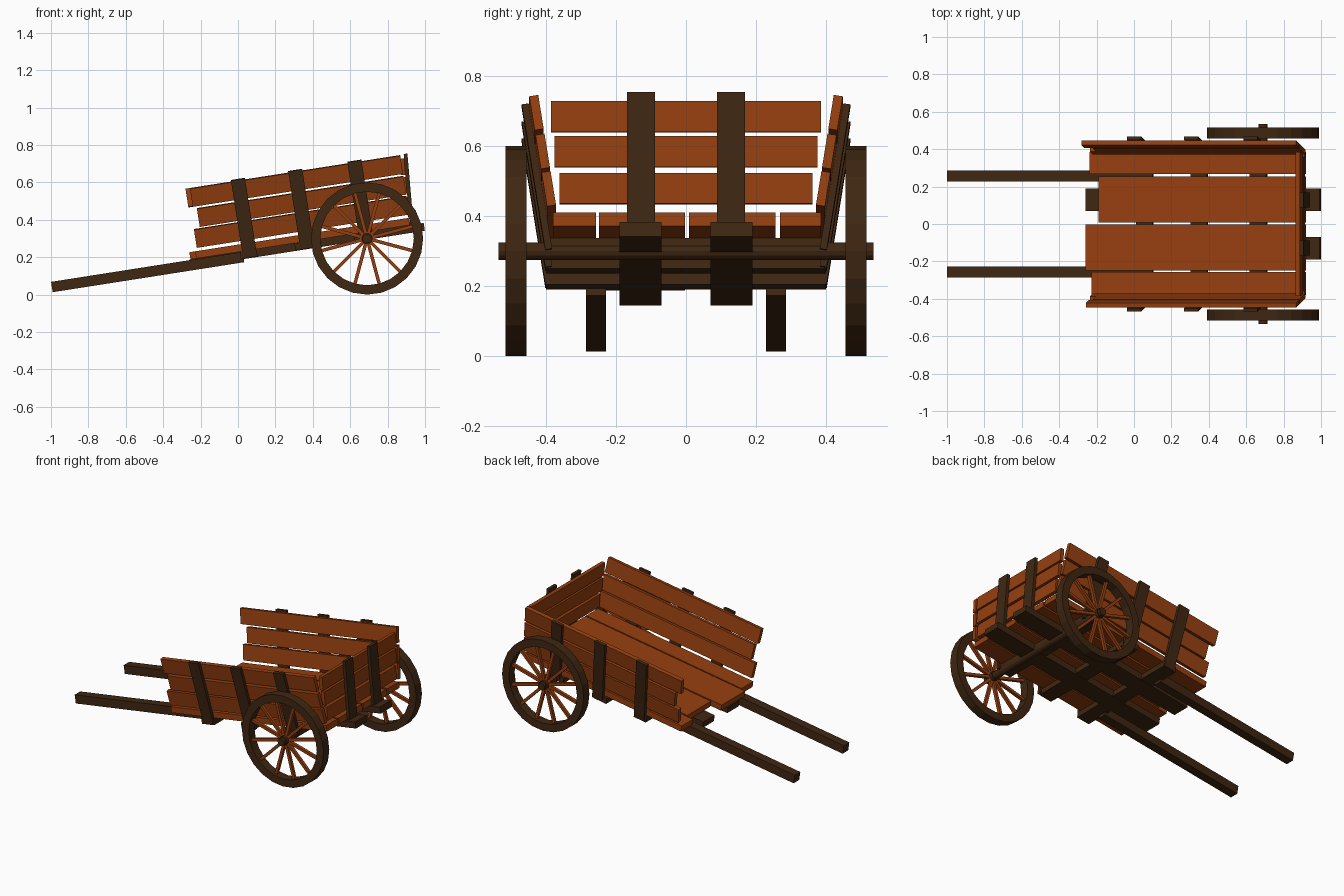
import bpy, bmesh, math
from mathutils import Matrix, Vector

if "Cube" in bpy.data.objects:
    bpy.data.objects.remove(bpy.data.objects["Cube"], do_unlink=True)


def material(name, color):
    m = bpy.data.materials.new(name)
    m.use_nodes = True
    m.diffuse_color = color
    bsdf = m.node_tree.nodes["Principled BSDF"]
    bsdf.inputs["Base Color"].default_value = color
    bsdf.inputs["Roughness"].default_value = 0.9
    return m


PLANK = material("orange brown wood", (0.30, 0.05, 0.005, 1))
DARK = material("dark brown wood", (0.05, 0.02, 0.006, 1))

# The whole cart body is pitched so that its shafts rest on the ground
PITCH = Matrix.Rotation(math.radians(-8.9), 4, 'Y')


def finish(name, bm, mat, matrix=Matrix()):
    bmesh.ops.recalc_face_normals(bm, faces=bm.faces)
    mesh = bpy.data.meshes.new(name)
    bm.to_mesh(mesh)
    bm.free()
    mesh.materials.append(mat)
    ob = bpy.data.objects.new(name, mesh)
    ob.matrix_world = matrix
    bpy.context.collection.objects.link(ob)
    return ob


def board(name, center, size, mat, lean=Matrix()):
    bm = bmesh.new()
    bmesh.ops.create_cube(bm, size=1, matrix=Matrix.Diagonal((*size, 1)))
    return finish(name, bm, mat, PITCH @ Matrix.Translation(center) @ lean)


def span(name, x, y, z, mat):
    """Board given by its lower and upper limit on each axis."""
    ends = list(zip(x, y, z))
    lo, hi = Vector(ends[0]), Vector(ends[1])
    return board(name, (lo + hi) / 2, hi - lo, mat)


# Floor planks with uneven front ends
for start, y0, y1 in ((-0.19, -0.38, -0.257), (-0.222, -0.248, -0.003),
                      (-0.15, 0.008, 0.255), (-0.20, 0.268, 0.385)):
    span("floor_plank", (start, 0.965), (y0, y1), (0.225, 0.264), PLANK)

# Frame below the floor: long beams, shafts and cross bars
for s in (-1, 1):
    span("long_beam", (-0.228, 1.04), (s * 0.13 - 0.06, s * 0.13 + 0.06),
         (0.183, 0.225), DARK)
    span("shaft", (-0.977, 0.06), (s * 0.257 - 0.029, s * 0.257 + 0.029),
         (0.166, 0.222), DARK)
for x in (0.09, 0.385, 0.705):
    span("cross_bar", (x - 0.045, x + 0.045), (-0.4, 0.4), (0.186, 0.224), DARK)

# Side walls leaning outward
SIDE = math.atan(0.16)


def side_y(z):
    return 0.382 + 0.16 * (z - 0.19)


for s in (-1, 1):
    lean = Matrix.Rotation(-s * SIDE, 4, 'X')
    for z, start in ((0.332, -0.179), (0.44, -0.146), (0.552, -0.178 - s * 0.012)):
        end = 0.972
        board("side_plank", ((start + end) / 2, s * (side_y(z) - 0.013), z),
              (end - start, 0.026, 0.099), PLANK, lean)
    for x in (0.095, 0.405, 0.725):
        board("side_strap", (x, s * (side_y(0.4) + 0.010), 0.4),
              (0.076, 0.02, 0.425), DARK, lean)

# Tailboard leaning slightly backward
TAIL = math.atan(0.07)
tail_lean = Matrix.Rotation(TAIL, 4, 'Y')


def tail_x(z):
    return 0.965 + 0.07 * (z - 0.225)


for z, half in ((0.334, 0.361), (0.439, 0.376), (0.539, 0.386)):
    board("tail_plank", (tail_x(z) - 0.012, 0, z), (0.024, 2 * half, 0.088),
          PLANK, tail_lean)
for s in (-1, 1):
    board("tail_strap", (tail_x(0.415) + 0.010, s * 0.128, 0.415),
          (0.02, 0.08, 0.382), DARK, tail_lean)

# Axle and wheels
HUB = Vector((0.69, 0, 0.30))
ACROSS = Matrix.Rotation(math.pi / 2, 4, 'X')


def cylinder(name, center, radius, length, mat):
    bm = bmesh.new()
    bmesh.ops.create_cone(bm, cap_ends=True, segments=12, radius1=radius,
                          radius2=radius, depth=length, matrix=ACROSS)
    return finish(name, bm, mat, Matrix.Translation(center))


def rim(center):
    bm = bmesh.new()
    profile = [(0.25, -0.03), (0.30, -0.03), (0.30, 0.03), (0.25, 0.03)]
    verts = [bm.verts.new((r, y, 0)) for r, y in profile]
    edges = [bm.edges.new((verts[i], verts[(i + 1) % 4])) for i in range(4)]
    bmesh.ops.spin(bm, geom=verts + edges, cent=(0, 0, 0), axis=(0, 1, 0),
                   angle=2 * math.pi, steps=24, use_merge=True)
    bmesh.ops.remove_doubles(bm, verts=bm.verts, dist=0.0005)
    finish("wheel_rim", bm, DARK, Matrix.Translation(center))


def spokes(center):
    bm = bmesh.new()
    for i in range(12):
        turn = Matrix.Rotation(math.radians(15 + 30 * i), 4, 'Y')
        bmesh.ops.create_cube(bm, size=1, matrix=turn
                              @ Matrix.Translation((0.14, 0, 0))
                              @ Matrix.Diagonal((0.24, 0.02, 0.018, 1)))
    finish("wheel_spokes", bm, PLANK, Matrix.Translation(center))


cylinder("axle", HUB, 0.025, 1.07, DARK)
for s in (-1, 1):
    center = HUB + Vector((0, s * 0.486, 0))
    rim(center)
    spokes(center)
    cylinder("wheel_hub", center, 0.03, 0.06, DARK)
